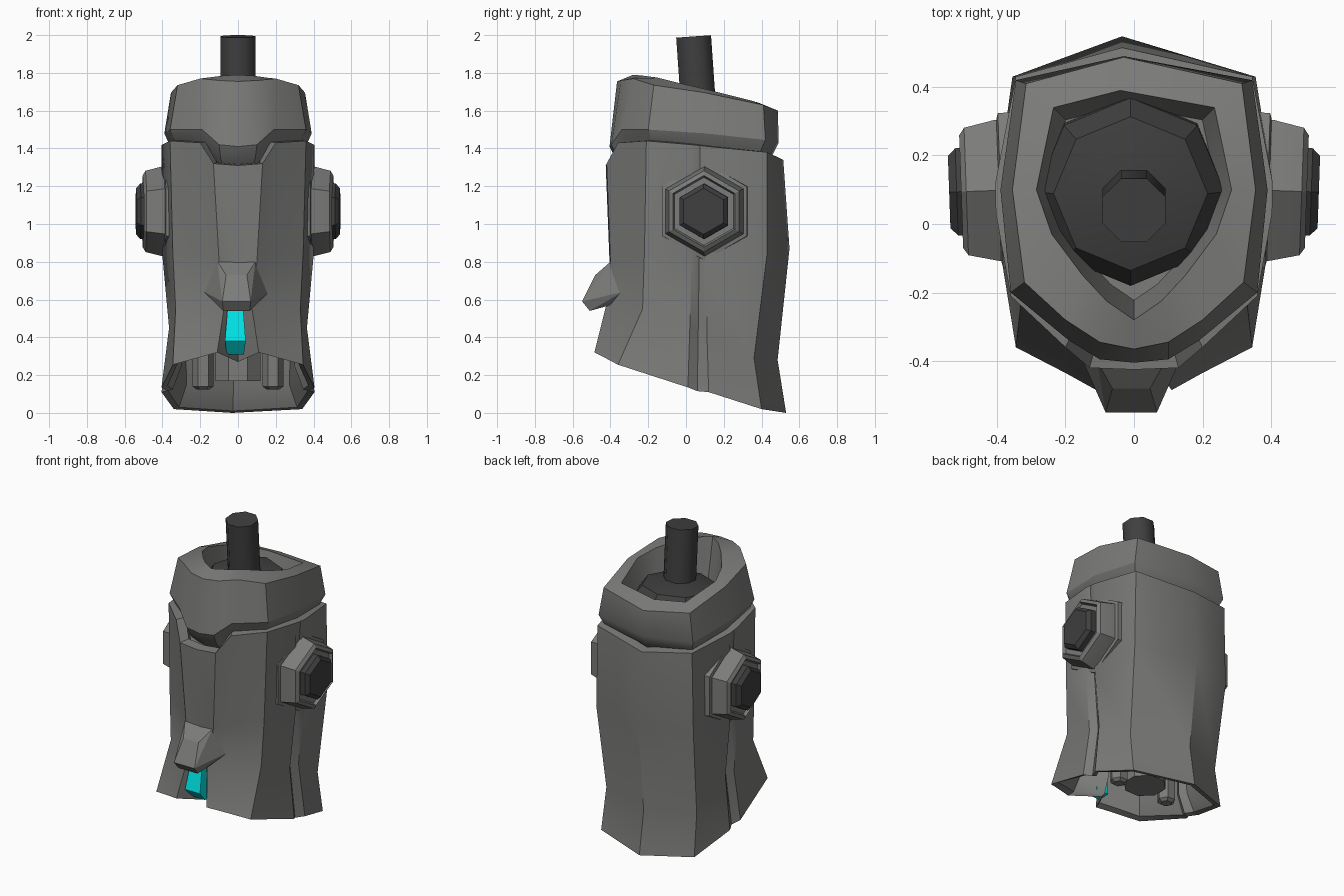
import bpy, bmesh, math
from mathutils import Matrix, Vector

if "Cube" in bpy.data.objects:
    bpy.data.objects.remove(bpy.data.objects["Cube"])


def material(name, r, g, b):
    m = bpy.data.materials.new(name)
    m.diffuse_color = (r, g, b, 1)
    m.use_nodes = True
    m.node_tree.nodes["Principled BSDF"].inputs["Base Color"].default_value = m.diffuse_color
    return m


GREY = material("mid_grey", 0.2, 0.2, 0.195)
DARK = material("dark_grey", 0.05, 0.05, 0.05)
CYAN = material("cyan", 0.0, 0.85, 0.87)


def finish(name, bm, mat, angle):
    """Smooth shading with edges above the angle kept sharp."""
    bmesh.ops.recalc_face_normals(bm, faces=bm.faces)
    for f in bm.faces:
        f.smooth = True
    for e in bm.edges:
        e.smooth = e.calc_face_angle(0) < math.radians(angle)
    me = bpy.data.meshes.new(name)
    bm.to_mesh(me)
    bm.free()
    me.materials.append(mat)
    ob = bpy.data.objects.new(name, me)
    bpy.context.collection.objects.link(ob)
    return ob


def loft(name, rings, mat, angle=30):
    """Skin closed rings and close both ends with a fan."""
    bm = bmesh.new()
    rows = [[bm.verts.new(p) for p in r] for r in rings]
    n = len(rows[0])
    for a, b in zip(rows, rows[1:]):
        for i in range(n):
            j = (i + 1) % n
            bm.faces.new((a[i], a[j], b[j], b[i]))
    for r in (rows[0], rows[-1]):
        c = bm.verts.new(sum((v.co for v in r), Vector()) / n)
        for i in range(n):
            bm.faces.new((r[i], r[(i + 1) % n], c))
    return finish(name, bm, mat, angle)


def full(half):
    """Mirror a half outline (front centre to back centre) across x."""
    return half + [(-x, y, z) for x, y, z in half[-2:0:-1]]


def inset(half, s, dz, cy=0.05):
    return [(x * s, cy + (y - cy) * s, z + dz) for x, y, z in half]


def prism(name, sections, n, matrix, mat, turn=0.0, angle=30):
    """Stack of regular polygons given as (height, radius)."""
    rings = [[matrix @ Vector((r * math.cos(turn + math.tau * i / n),
                               r * math.sin(turn + math.tau * i / n), h))
              for i in range(n)] for h, r in sections]
    return loft(name, rings, mat, angle)


def hull(name, half, mat, shift):
    bm = bmesh.new()
    for x, y, z in half:
        for s in (1, -1):
            bm.verts.new((s * x + shift, y, z))
    bmesh.ops.convex_hull(bm, input=bm.verts)
    bmesh.ops.delete(bm, geom=[v for v in bm.verts if not v.link_faces], context='VERTS')
    return finish(name, bm, mat, 15)


# Main body: flared hollow shell with a front notch, front channel and side seams
top = [(0, -.425, 1.31), (.13, -.42, 1.32), (.2, -.36, 1.43), (.36, -.21, 1.44),
       (.403, .03, 1.42), (.405, .075, 1.415), (.405, .12, 1.41), (.345, .43, 1.38), (-.035, .515, 1.34)]
mid = [(0, -.405, .8), (.10, -.40, .8), (.17, -.345, .82), (.345, -.22, .85),
       (.40, .03, .83), (.37, .07, .83), (.40, .11, .83), (.355, .43, .85), (-.035, .548, .87)]
low = [(0, -.33, .58), (.07, -.42, .58), (.17, -.338, .57), (.33, -.23, .55),
       (.365, .02, .45), (.335, .065, .45), (.365, .11, .45), (.33, .36, .29), (-.03, .485, .28)]
base = [(0, -.30, .27), (.11, -.485, .32), (.2, -.435, .295), (.345, -.36, .255),
        (.405, .01, .135), (.375, .06, .115), (.405, .12, .11), (.34, .40, .02), (-.03, .53, .0)]
body = [inset(top, .8, -.1), inset(top, .86, .005), top, mid, low, base,
        inset(base, .92, .01), inset(base, .8, .13), inset(mid, .8, -.22)]
loft("body_shell", [full(r) for r in body], GREY, 34)

# Core and posts inside the underside cavity
prism("underside_core", [(.17, .13), (.65, .13)], 8, Matrix.Translation((0, .1, 0)), GREY, math.pi / 8)

# Collar: sloped ring with a stepped lower front edge and a deep opening
c_low = [(0, -.405, 1.41), (.1, -.395, 1.42), (.19, -.34, 1.5), (.36, -.2, 1.5),
         (.39, .1, 1.48), (.345, .42, 1.445), (-.03, .49, 1.43)]
c_up = [(0, -.365, 1.755), (.1, -.345, 1.76), (.2, -.28, 1.77), (.32, -.17, 1.735),
        (.355, .1, 1.695), (.315, .41, 1.63), (-.03, .487, 1.6)]
c_in = [(0, -.28, 1.79), (.08, -.225, 1.785), (.15, -.15, 1.775), (.24, -.03, 1.745),
        (.285, .1, 1.715), (.235, .34, 1.655), (-.04, .39, 1.64)]
floor = [(x * .85, .1 + (y - .1) * .85, 1.48) for x, y, z in c_in]
collar = [inset(c_low, .78, -.13), inset(c_low, .92, -.07), c_low, c_up, c_in, floor]
loft("collar", [full(r) for r in collar], GREY)

# Socket and tilted rod in the collar opening
tilt = Matrix.Translation((0, .04, 1.997)) @ Matrix.Rotation(math.radians(4), 4, 'X')
eighth = math.pi / 8
prism("rod", [(-.55, .1), (-.004, .1)], 8, tilt, DARK, eighth, 60)
seat = Matrix.Translation((-.01, .1, 1.46)) @ Matrix.Rotation(math.radians(4), 4, 'X')
prism("rod_socket", [(-.02, .275), (.09, .275), (.16, .225), (.19, .1)], 8, seat, DARK)

# Hexagonal side bolts, mirrored
for side, label in ((1, "right"), (-1, "left")):
    m = (Matrix.Diagonal((side, 1, 1, 1)) @ Matrix.Translation((0, .112, 1.067))
         @ Matrix.Rotation(math.radians(-2), 4, 'Z') @ Matrix.Rotation(math.pi / 2, 4, 'Y'))
    prism(label + "_bolt_flange", [(.3, .265), (.39, .26), (.395, .24)], 6, m, GREY)
    prism(label + "_bolt_housing", [(.32, .24), (.40, .238), (.49, .215), (.505, .19), (.485, .18)], 6, m, GREY)
    prism(label + "_bolt_head", [(.4, .15), (.518, .147), (.54, .122)], 6, m, DARK)
    p = Matrix.Translation((side * .185, .08, 0))
    prism(label + "_underside_post", [(.125, .035), (.14, .055), (.6, .055)], 6, p, GREY)

# Front snout
hull("front_snout", [(.10, -.40, .80), (.055, -.48, .73), (.075, -.55, .59), (.07, -.51, .54),
                     (.17, -.335, .64), (.12, -.33, .59)], GREY, -.008)

# Glowing strip in the front channel
hull("front_light_strip", [(.04, -.41, .57), (.055, -.455, .38), (.045, -.388, .31),
                           (.04, -.32, .57), (.045, -.31, .315)], CYAN, -.014)
